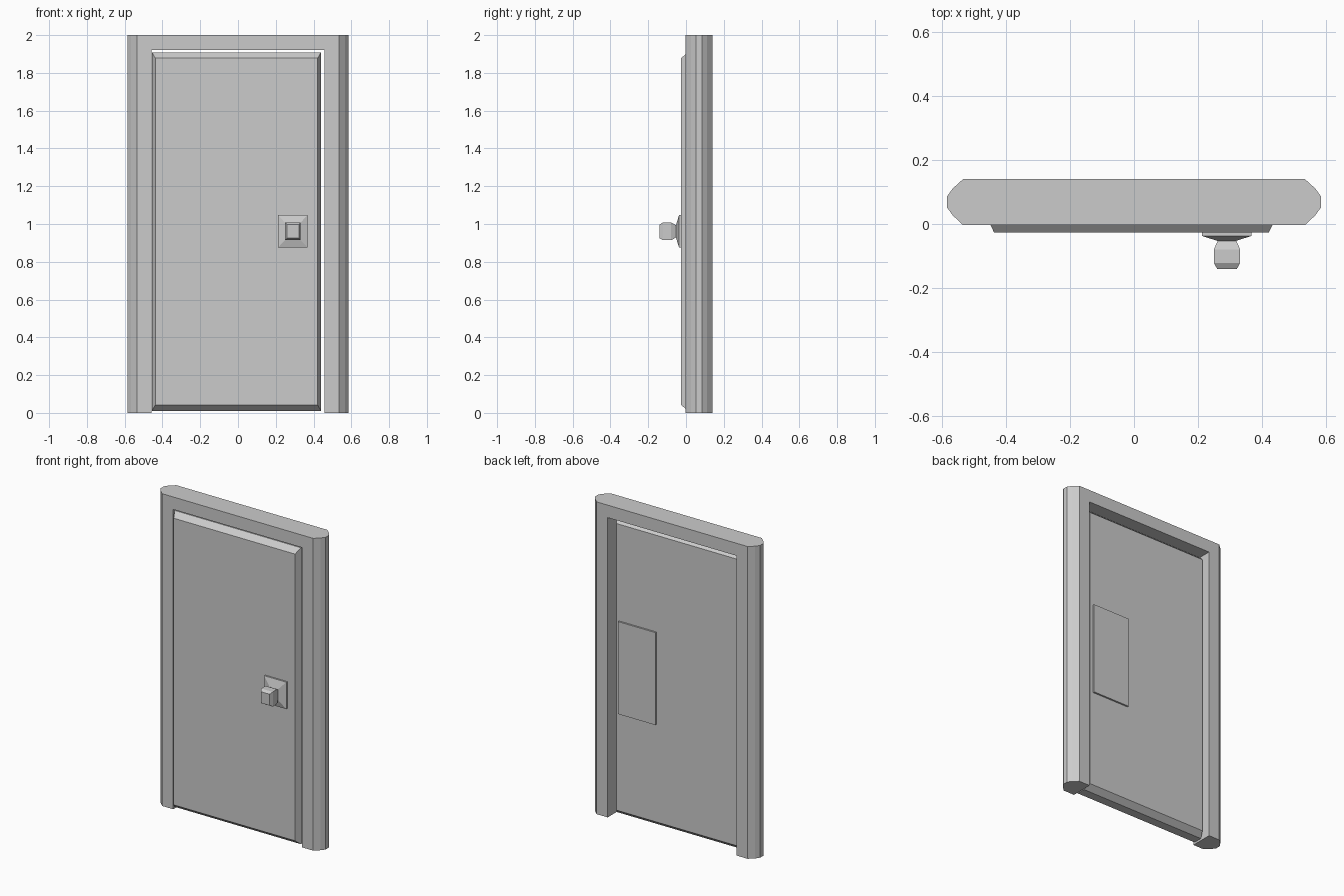
import bpy
import bmesh

if "Cube" in bpy.data.objects:
    bpy.data.objects.remove(bpy.data.objects["Cube"])


def new_object(name, bm):
    bmesh.ops.recalc_face_normals(bm, faces=bm.faces)
    mesh = bpy.data.meshes.new(name)
    bm.to_mesh(mesh)
    bm.free()
    ob = bpy.data.objects.new(name, mesh)
    bpy.context.collection.objects.link(ob)
    return ob


def loft(name, cx, cz, rings):
    """Rectangular rings (y, half width, half height) joined along y."""
    bm = bmesh.new()
    loops = [[bm.verts.new((cx + sx * w, y, cz + sz * h))
              for sx, sz in ((-1, -1), (1, -1), (1, 1), (-1, 1))]
             for y, w, h in rings]
    for a, b in zip(loops, loops[1:]):
        for i in range(4):
            j = (i + 1) % 4
            bm.faces.new((a[i], a[j], b[j], b[i]))
    bm.faces.new(loops[0])
    bm.faces.new(loops[-1])
    return new_object(name, bm)


# Frame: faceted rounded outline extruded upward
half = [(0.535, -0.003), (0.567, 0.027), (0.585, 0.052),
        (0.585, 0.086), (0.567, 0.111), (0.535, 0.14)]
outline = half + [(-x, y) for x, y in reversed(half)]
bm = bmesh.new()
base = bm.faces.new([bm.verts.new((x, y, 0)) for x, y in outline])
top = bmesh.ops.extrude_face_region(bm, geom=[base], use_keep_orig=True)
bmesh.ops.translate(bm, vec=(0, 0, 2),
                    verts=[v for v in top["geom"] if isinstance(v, bmesh.types.BMVert)])
frame = new_object("door_frame", bm)

# Doorway opening cut through the frame
cutter = loft("opening_cutter", 0, 0.86, [(-0.2, 0.457, 1.06), (0.3, 0.457, 1.06)])
cutter.hide_render = True
cutter.hide_set(True)
cut = frame.modifiers.new("opening", "BOOLEAN")
cut.operation = "DIFFERENCE"
cut.solver = "EXACT"
cut.object = cutter

# Door leaf with sloped edges front and back
loft("door_leaf", -0.008, 0.960, [(-0.026, 0.430, 0.918), (0.010, 0.447, 0.949),
                                  (0.068, 0.447, 0.949), (0.103, 0.430, 0.918)])

# Lock plate on the back
loft("back_plate", 0.269, 0.963, [(0.100, 0.132, 0.296), (0.114, 0.132, 0.296)])

# Square rosette and knob on the front
loft("knob_rosette", 0.290, 0.961, [(-0.022, 0.078, 0.086), (-0.037, 0.078, 0.086),
                                    (-0.053, 0.029, 0.033)])
loft("door_knob", 0.291, 0.961, [(-0.048, 0.027, 0.030), (-0.079, 0.041, 0.047),
                                 (-0.122, 0.041, 0.047), (-0.140, 0.031, 0.036)])
